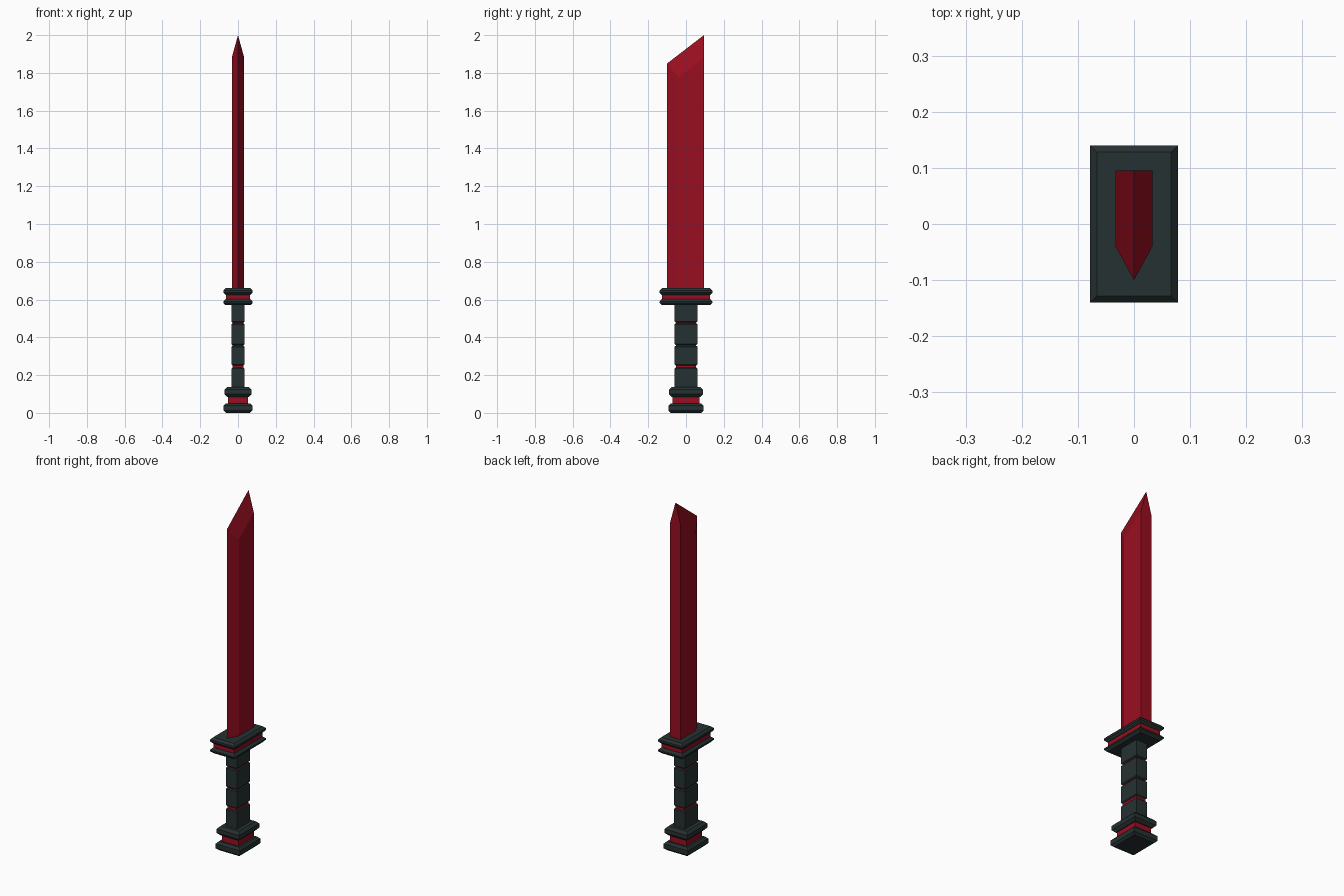
import bpy, bmesh

if "Cube" in bpy.data.objects:
    bpy.data.objects.remove(bpy.data.objects["Cube"])


def material(name, color):
    m = bpy.data.materials.new(name)
    m.diffuse_color = (*color, 1)
    m.use_nodes = True
    m.node_tree.nodes["Principled BSDF"].inputs["Base Color"].default_value = m.diffuse_color
    return m


RED = material("deep red", (0.32, 0.0045, 0.015))
DARK = material("dark slate", (0.019, 0.031, 0.031))


def finish(bm, name, mat):
    bmesh.ops.recalc_face_normals(bm, faces=bm.faces)
    me = bpy.data.meshes.new(name)
    bm.to_mesh(me)
    bm.free()
    me.materials.append(mat)
    ob = bpy.data.objects.new(name, me)
    bpy.context.collection.objects.link(ob)
    return ob


def slab(name, hx, hy, z0, z1, chamfer, mat):
    """Rectangular slab whose top and bottom rims are chamfered."""
    c = chamfer
    levels = [(z0, c), (z0 + c, 0), (z1 - c, 0), (z1, c)] if c else [(z0, 0), (z1, 0)]
    bm = bmesh.new()
    rings = []
    for z, d in levels:
        rings.append([bm.verts.new((sx * (hx - d), sy * (hy - d), z))
                      for sx, sy in ((-1, -1), (1, -1), (1, 1), (-1, 1))])
    for a, b in zip(rings, rings[1:]):
        for i in range(4):
            j = (i + 1) % 4
            bm.faces.new((a[i], a[j], b[j], b[i]))
    bm.faces.new(rings[0])
    bm.faces.new(rings[-1])
    return finish(bm, name, mat)


# blade: flat spine, bevelled cutting edge, slanted ridge tip
bm = bmesh.new()
W, BACK, EDGE, SHOULDER, Z0 = 0.033, 0.095, -0.10, -0.04, 0.65
v = lambda x, y, z: bm.verts.new((x, y, z))
tip, edge_top, edge_bot = v(0, BACK, 2.0), v(0, EDGE, 1.85), v(0, EDGE, Z0)
sides = []
for s in (-1, 1):
    bt, st = v(s * W, BACK, 1.88), v(s * W, SHOULDER, 1.776)
    bb, sb = v(s * W, BACK, Z0), v(s * W, SHOULDER, Z0)
    bm.faces.new((bt, st, sb, bb))                # flat side
    bm.faces.new((st, edge_top, edge_bot, sb))    # cutting bevel
    bm.faces.new((bt, tip, edge_top, st))         # tip bevel
    sides.append((bt, bb, sb))
(lt, lb, ls), (rt, rb, rs) = sides
bm.faces.new((lt, tip, rt, rb, lb))               # spine
bm.faces.new((lb, rb, rs, edge_bot, ls))          # root
finish(bm, "blade", RED)

# guard: two plates around a red inlay
slab("guard_lower_plate", 0.078, 0.14, 0.57, 0.602, 0.012, DARK)
slab("guard_inlay", 0.064, 0.127, 0.595, 0.635, 0, RED)
slab("guard_upper_plate", 0.078, 0.14, 0.625, 0.66, 0.012, DARK)

# grip: chamfered segments over a red core
slab("grip_core", 0.029, 0.054, 0.12, 0.58, 0, RED)
for i, (a, b) in enumerate([(0.13, 0.239), (0.252, 0.355), (0.359, 0.474), (0.478, 0.58)]):
    slab(f"grip_segment_{i + 1}", 0.035, 0.06, a, b, 0.005, DARK)

# pommel: two caps around a red inlay
slab("pommel_upper_cap", 0.071, 0.09, 0.085, 0.137, 0.014, DARK)
slab("pommel_inlay", 0.052, 0.071, 0.04, 0.092, 0, RED)
slab("pommel_lower_cap", 0.076, 0.092, 0.0, 0.05, 0.012, DARK)
